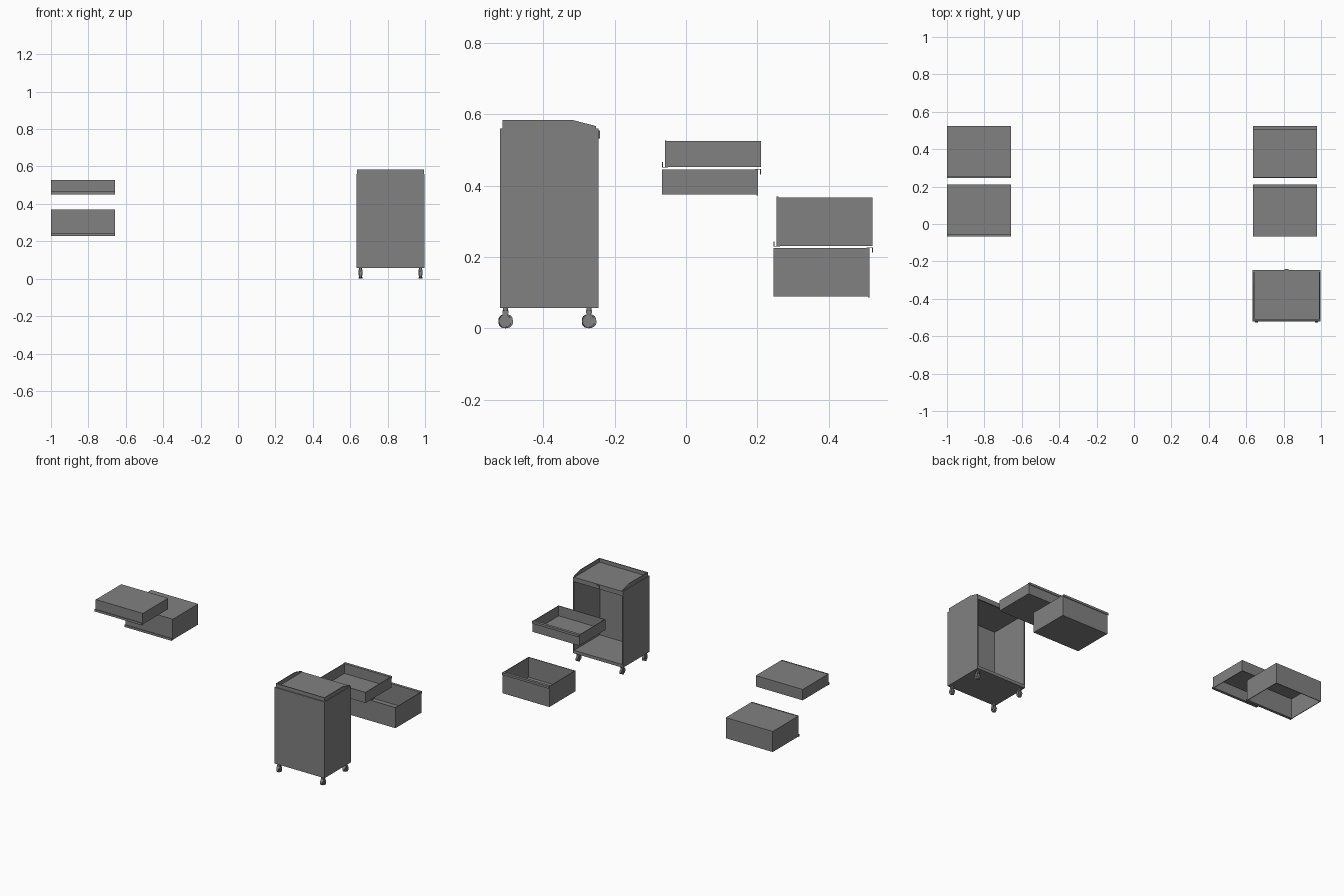
import bpy, bmesh, math
from mathutils import Vector

old = bpy.data.objects.get("Cube")
if old:
    bpy.data.objects.remove(old, do_unlink=True)

grey = bpy.data.materials.new("steel grey")
grey.use_nodes = True
grey.diffuse_color = (0.22, 0.22, 0.22, 1)
grey.node_tree.nodes["Principled BSDF"].inputs["Base Color"].default_value = (0.22, 0.22, 0.22, 1)


def finish(name, bm, smooth=False):
    bmesh.ops.recalc_face_normals(bm, faces=bm.faces)
    mesh = bpy.data.meshes.new(name)
    bm.to_mesh(mesh)
    bm.free()
    mesh.materials.append(grey)
    ob = bpy.data.objects.new(name, mesh)
    bpy.context.collection.objects.link(ob)
    if smooth:
        bpy.ops.object.select_all(action='DESELECT')
        ob.select_set(True)
        bpy.context.view_layer.objects.active = ob
        bpy.ops.object.shade_smooth_by_angle()
    return ob


def add_box(bm, lo, hi):
    lo, hi = Vector(lo), Vector(hi)
    verts = bmesh.ops.create_cube(bm, size=1)["verts"]
    for v in verts:
        v.co = (lo + hi) / 2 + v.co * (hi - lo)


def box(name, lo, hi):
    bm = bmesh.new()
    add_box(bm, lo, hi)
    return finish(name, bm)


def extrude_x(bm, profile, x0, x1):
    """Sweep a closed (y, z) outline from x0 to x1."""
    face = bm.faces.new([bm.verts.new((x0, y, z)) for y, z in profile])
    out = bmesh.ops.extrude_face_region(bm, geom=[face])["geom"]
    moved = [v for v in out if isinstance(v, bmesh.types.BMVert)]
    bmesh.ops.translate(bm, verts=moved, vec=(x1 - x0, 0, 0))


# Cabinet: thin sheet shell, open towards +y
X0, X1, Y0, Y1 = 0.633, 0.998, -0.522, -0.246
Z0, Z1, T = 0.057, 0.56, 0.008
box("cabinet_front_panel", (X0, Y0, Z0), (X1, Y0 + T, Z1))
box("cabinet_right_panel", (X0, Y0 + T, Z0), (X0 + T, Y1, Z1))
box("cabinet_left_panel", (X1 - T, Y0 + T, Z0), (X1, Y1, Z1))
box("cabinet_floor", (X0 + T, Y0 + T, Z0), (X1 - T, Y1, Z0 + 0.02))
box("cabinet_top", (X0 + T, Y0 + T, Z1 - T), (X1 - T, Y1, Z1))
box("cabinet_top_rail", (X0 + T, Y1 - T, Z1 - 0.03), (X1 - T, Y1, Z1 - T))

# Raised rim on three sides, sloping down at the open end
bm = bmesh.new()
rim = [(-0.515, Z1), (-0.515, 0.584), (-0.318, 0.584), (-0.252, 0.567), (-0.252, Z1)]
for x in (X0 + 0.004, X1 - 0.010):
    extrude_x(bm, rim, x, x + 0.006)
add_box(bm, (X0 + 0.010, -0.515, Z1), (X1 - 0.010, -0.509, 0.584))
finish("top_rim", bm)

# Lock on the top rail
bm = bmesh.new()
add_box(bm, (0.805, Y1, 0.532), (0.825, Y1 + 0.005, 0.555))
finish("lock", bm)

# Casters: wheel, fork and stem
for side, x in (("right", 0.655), ("left", 0.976)):
    for end, y in (("front", -0.506), ("back", -0.272)):
        bm = bmesh.new()
        wheel = bmesh.ops.create_cone(bm, cap_ends=True, segments=24, radius1=0.02,
                                      radius2=0.02, depth=0.014)["verts"]
        for v in wheel:
            v.co = Vector((x + v.co.z, y + v.co.x, 0.02 + v.co.y))
        rims = [e for e in bm.edges if len({round(v.co.x, 4) for v in e.verts}) == 1]
        bmesh.ops.bevel(bm, geom=rims, offset=0.004, segments=2, affect='EDGES')
        for s in (-1, 1):
            add_box(bm, (x + s * 0.009 - 0.002, y - 0.006, 0.016),
                    (x + s * 0.009 + 0.002, y + 0.006, 0.046))
        add_box(bm, (x - 0.011, y - 0.008, 0.042), (x + 0.011, y + 0.008, 0.050))
        stem = bmesh.ops.create_cone(bm, cap_ends=True, segments=16, radius1=0.007,
                                     radius2=0.007, depth=0.012)["verts"]
        bmesh.ops.translate(bm, verts=stem, vec=(x, y, 0.053))
        finish(f"caster_{end}_{side}", bm, smooth=True)


def drawer(name, x, y, z, height, flipped):
    """Open tray with a hooked pull along its face; x, y, z is the rear top corner."""
    w, d, t = 0.343, 0.268, 0.004
    bm = bmesh.new()
    add_box(bm, (0, 0, -height), (w, d, t - height))
    add_box(bm, (0, 0, t - height), (t, d, 0))
    add_box(bm, (w - t, 0, t - height), (w, d, 0))
    add_box(bm, (t, 0, t - height), (w - t, t, 0))
    add_box(bm, (0, d - t, -height - 0.002), (w, d + 0.001, 0))
    hook = [(d - 0.008, 0), (d - 0.008, 0.002), (d + 0.01, 0.002), (d + 0.01, -0.013),
            (d + 0.007, -0.013), (d + 0.007, 0)]
    extrude_x(bm, hook, 0, w)
    for v in bm.verts:
        s = -1 if flipped else 1
        v.co = Vector((x + v.co.x, y + s * v.co.y, z + s * v.co.z))
    finish(name, bm)


drawer("shallow_drawer", 0.636, -0.067, 0.445, 0.07, False)
drawer("deep_drawer", 0.636, 0.246, 0.225, 0.136, False)
drawer("shallow_drawer_inverted", -1.0, 0.21, 0.453, 0.072, True)
drawer("deep_drawer_inverted", -1.0, 0.523, 0.231, 0.136, True)
